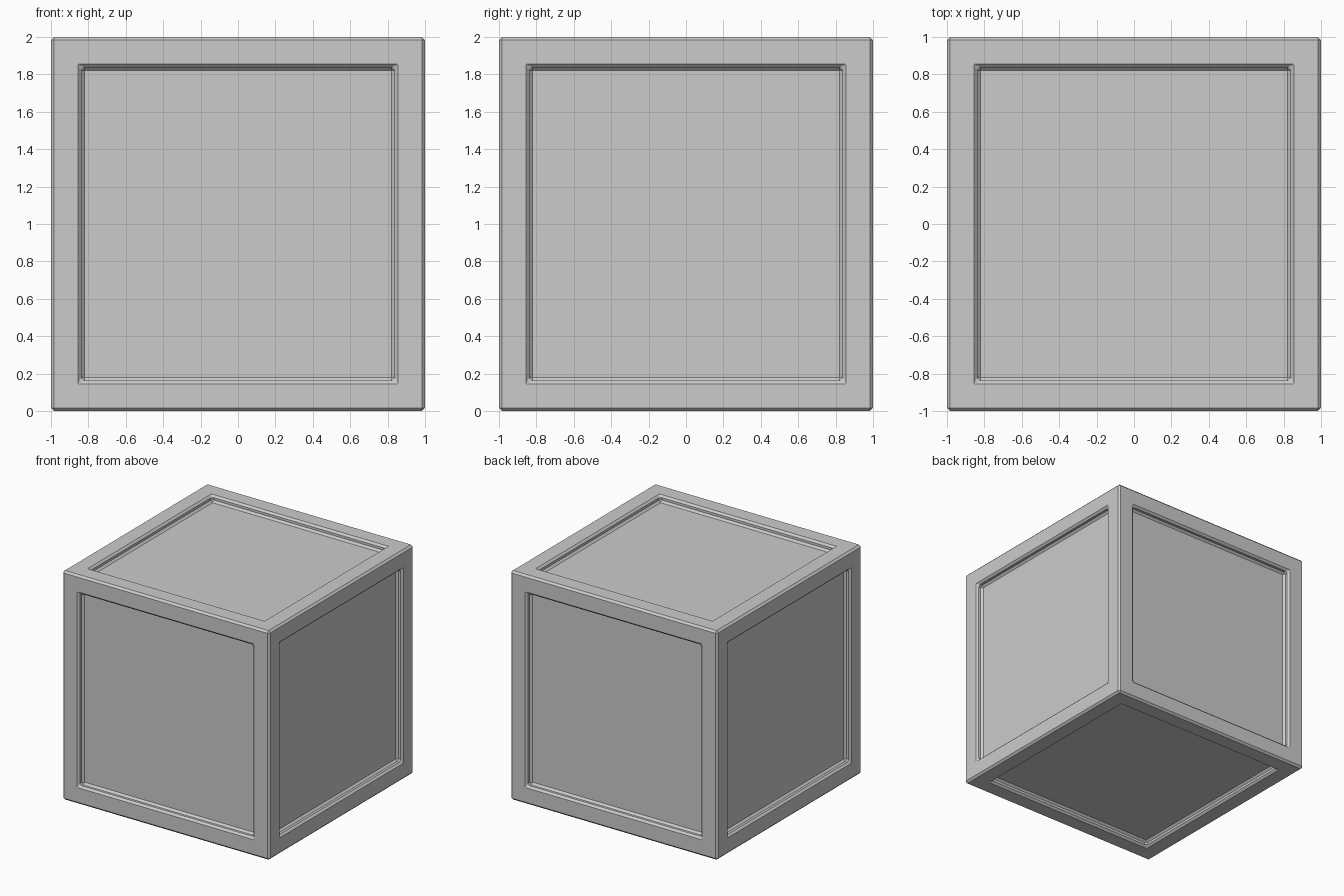
import bpy, bmesh

if "Cube" in bpy.data.objects:
    bpy.data.objects.remove(bpy.data.objects["Cube"])

WALL = 0.162    # frame width
DEPTH = 0.055   # panel recess
BEVEL = 0.017   # chamfer on every edge

# crate body: cube with a recessed panel on each face
bm = bmesh.new()
bmesh.ops.create_cube(bm, size=2.0)
bmesh.ops.translate(bm, verts=bm.verts, vec=(0, 0, 1))
panels = list(bm.faces)
bmesh.ops.inset_individual(bm, faces=panels, thickness=WALL, use_even_offset=True)
res = bmesh.ops.extrude_discrete_faces(bm, faces=panels)
for f in res["faces"]:
    f.normal_update()
    bmesh.ops.translate(bm, verts=f.verts, vec=-f.normal * DEPTH)
bmesh.ops.recalc_face_normals(bm, faces=bm.faces)

mesh = bpy.data.meshes.new("panelled_crate")
bm.to_mesh(mesh)
bm.free()
crate = bpy.data.objects.new("panelled_crate", mesh)
bpy.context.collection.objects.link(crate)

# single flat chamfer on outer edges, panel rims and panel floors
bev = crate.modifiers.new("edge_chamfer", "BEVEL")
bev.width = BEVEL
bev.segments = 1
bev.limit_method = "ANGLE"
